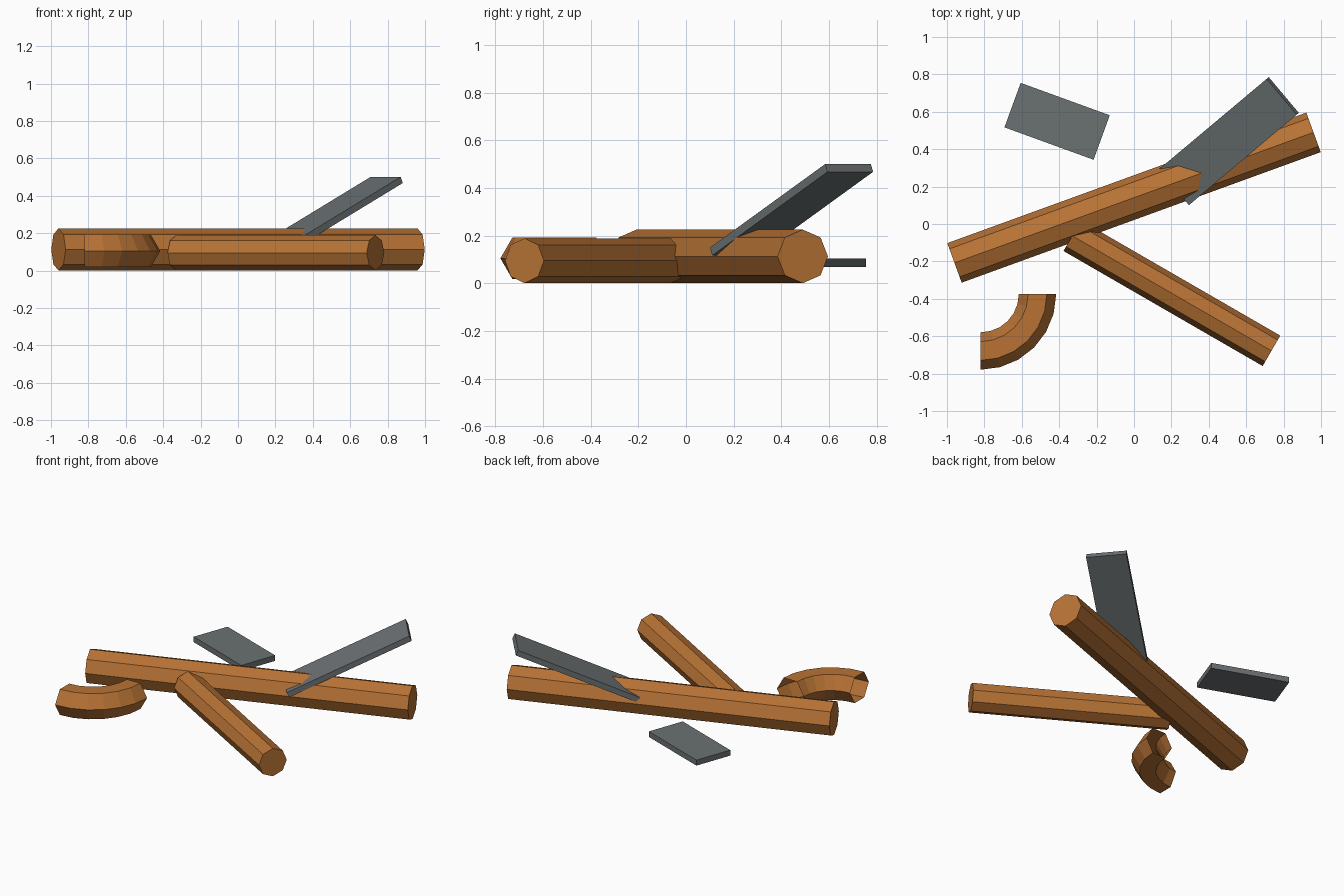
import bpy, bmesh
from math import radians, cos, sin, pi
from mathutils import Matrix, Vector

if "Cube" in bpy.data.objects:
    bpy.data.objects.remove(bpy.data.objects["Cube"])


def material(name, color):
    m = bpy.data.materials.new(name)
    m.diffuse_color = (*color, 1)
    m.use_nodes = True
    m.node_tree.nodes["Principled BSDF"].inputs["Base Color"].default_value = m.diffuse_color
    return m


copper = material("copper", (0.479, 0.171, 0.036))
steel = material("grey steel", (0.147, 0.165, 0.171))


def finish(name, bm, mat):
    mesh = bpy.data.meshes.new(name)
    bm.to_mesh(mesh)
    bm.free()
    mesh.materials.append(mat)
    ob = bpy.data.objects.new(name, mesh)
    bpy.context.collection.objects.link(ob)
    return ob


def pipe(name, start, end, radius):
    """Capped octagonal pipe lying between two points."""
    a, b = Vector(start), Vector(end)
    d = b - a
    m = (Matrix.Translation((a + b) / 2)
         @ Matrix.Rotation(Vector((d.x, d.y)).angle_signed(Vector((1, 0))), 4, 'Z')
         @ Matrix.Rotation(pi / 2, 4, 'Y'))
    bm = bmesh.new()
    bmesh.ops.create_cone(bm, cap_ends=True, segments=8, radius1=radius,
                          radius2=radius, depth=d.length, matrix=m)
    return finish(name, bm, copper)


def plate(name, centre, size, turn, tilt=0):
    """Flat rectangular sheet, turned about z after tilting its far end up."""
    m = (Matrix.Translation(centre)
         @ Matrix.Rotation(radians(turn), 4, 'Z')
         @ Matrix.Rotation(radians(-tilt), 4, 'Y')
         @ Matrix.Diagonal((*size, 1)))
    bm = bmesh.new()
    bmesh.ops.create_cube(bm, size=1, matrix=m)
    return finish(name, bm, steel)


def elbow(name, centre, bend, radius, steps=6, sides=6):
    """Open-ended quarter bend with a hexagonal section."""
    bm = bmesh.new()
    rings = []
    for i in range(steps + 1):
        a = -pi / 2 + i * pi / 2 / steps
        ring = []
        for j in range(sides):
            b = 2 * pi * j / sides
            r = bend + radius * cos(b)
            ring.append(bm.verts.new(Vector(centre) + Vector(
                (r * cos(a), r * sin(a), radius * sin(b)))))
        rings.append(ring)
    for p, q in zip(rings, rings[1:]):
        for j in range(sides):
            k = (j + 1) % sides
            bm.faces.new((p[j], q[j], q[k], p[k]))
    return finish(name, bm, copper)


# Pipes on the ground
pipe("long_pipe", (-0.96, -0.208, 0.113), (0.96, 0.49, 0.113), 0.1125)
pipe("short_pipe", (-0.33, -0.063, 0.095), (0.735, -0.678, 0.095), 0.094)
elbow("bent_pipe", (-0.82, -0.375, 0.105), 0.304, 0.1)

# Sheet metal scraps
plate("flat_sheet", (-0.411, 0.549, 0.086), (0.507, 0.253, 0.037), -20)
plate("leaning_sheet", (0.507, 0.443, 0.309), (0.83, 0.25, 0.036), 40, 25)
